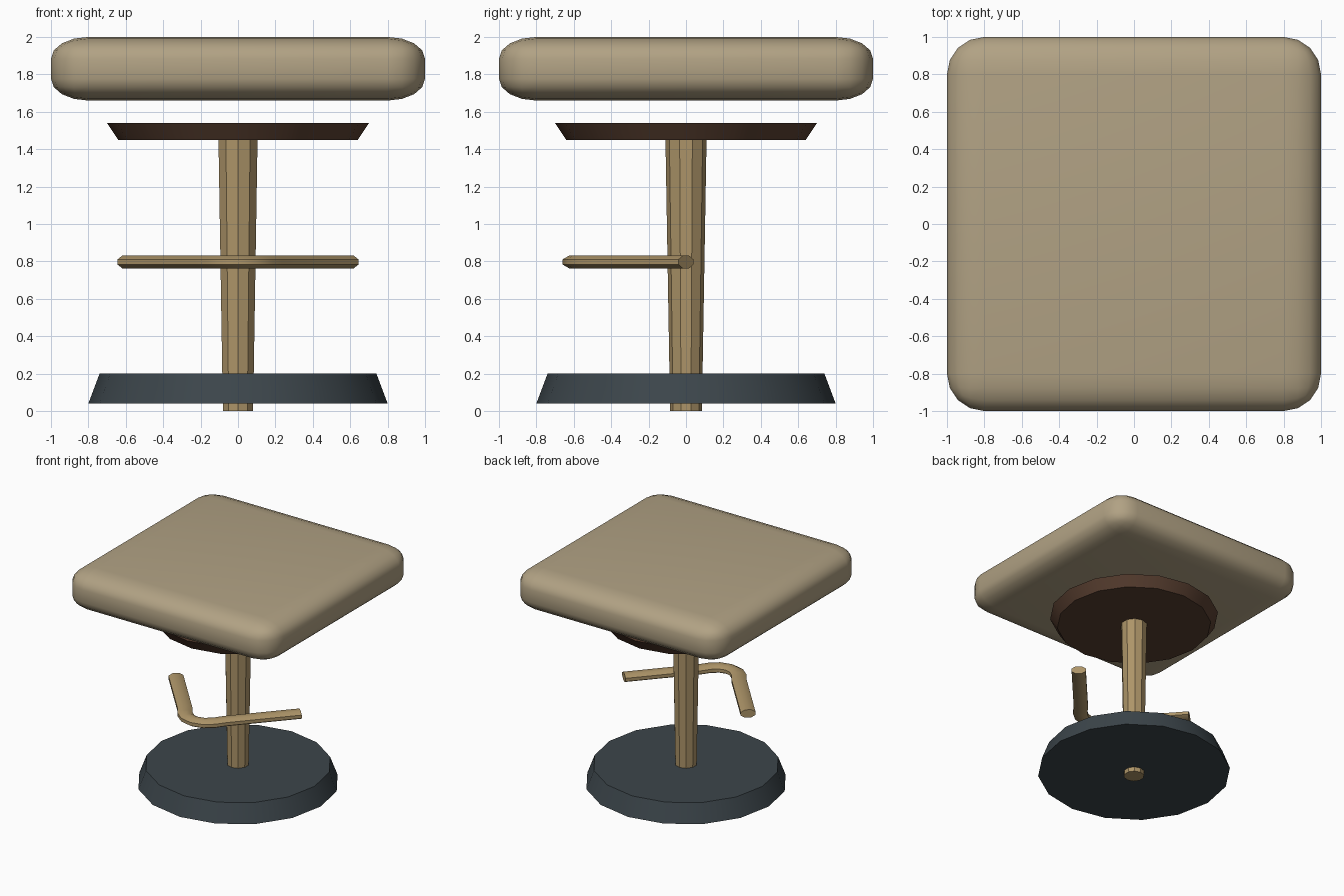
import bpy, bmesh, math
from mathutils import Vector

if "Cube" in bpy.data.objects:
    bpy.data.objects.remove(bpy.data.objects["Cube"])


def finish(name, bm, color, angle=35):
    bmesh.ops.recalc_face_normals(bm, faces=bm.faces[:])
    mesh = bpy.data.meshes.new(name)
    bm.to_mesh(mesh)
    bm.free()
    obj = bpy.data.objects.new(name, mesh)
    bpy.context.collection.objects.link(obj)
    mat = bpy.data.materials.new(name + "_colour")
    mat.diffuse_color = (*color, 1)
    mat.use_nodes = True
    mat.node_tree.nodes["Principled BSDF"].inputs["Base Color"].default_value = mat.diffuse_color
    mesh.materials.append(mat)
    bpy.ops.object.select_all(action='DESELECT')
    obj.select_set(True)
    bpy.context.view_layer.objects.active = obj
    bpy.ops.object.shade_smooth_by_angle(angle=math.radians(angle))
    return obj


def tapered_disc(name, sides, r_bottom, r_top, z0, z1, color):
    bm = bmesh.new()
    bmesh.ops.create_cone(bm, cap_ends=True, segments=sides,
                          radius1=r_bottom, radius2=r_top, depth=z1 - z0)
    bmesh.ops.translate(bm, verts=bm.verts, vec=(0, 0, (z0 + z1) / 2))
    return finish(name, bm, color)


TAN = (0.44, 0.36, 0.23)
WOOD = (0.42, 0.30, 0.14)
BROWN = (0.10, 0.05, 0.03)
SLATE = (0.045, 0.06, 0.07)

# cushion: rounded box flattened so the edge rounding is elliptical
bm = bmesh.new()
bmesh.ops.create_cube(bm, size=2)
flat = 0.58
bmesh.ops.scale(bm, verts=bm.verts, vec=(1, 1, 0.17 / flat))
bmesh.ops.bevel(bm, geom=bm.edges[:], offset=0.2, segments=4,
                profile=0.5, affect='EDGES', clamp_overlap=True)
bmesh.ops.scale(bm, verts=bm.verts, vec=(1, 1, flat))
bmesh.ops.translate(bm, verts=bm.verts, vec=(0, 0, 1.83))
finish("seat", bm, TAN)

# round parts on the central axis
tapered_disc("seat_plate", 16, 0.64, 0.70, 1.45, 1.54, BROWN)
tapered_disc("pole", 10, 0.085, 0.11, 0.0, 1.46, WOOD)
tapered_disc("base", 16, 0.80, 0.74, 0.04, 0.20, SLATE)

# footrest: flattened tube swept along a rounded V
half = [(0.60, 0.0), (0.19, -0.46), (0.14, -0.53), (0.08, -0.58)]
path = [Vector((-x, y)) for x, y in half] + [Vector((0, -0.60))]
path += [Vector(p) for p in reversed(half)]
bm = bmesh.new()
rings = []
sides = 8
for i, p in enumerate(path):
    d = (path[min(i + 1, len(path) - 1)] - path[max(i - 1, 0)]).normalized()
    n = Vector((-d.y, d.x))
    ring = []
    for k in range(sides):
        a = math.tau * (k + 0.5) / sides
        off = n * (0.064 * math.cos(a))
        ring.append(bm.verts.new((p.x + off.x, p.y + off.y,
                                  0.797 + 0.037 * math.sin(a))))
    rings.append(ring)
for a, b in zip(rings, rings[1:]):
    for k in range(sides):
        j = (k + 1) % sides
        bm.faces.new((a[k], a[j], b[j], b[k]))
bm.faces.new(rings[0])
bm.faces.new(rings[-1])
finish("footrest", bm, WOOD, 50)
